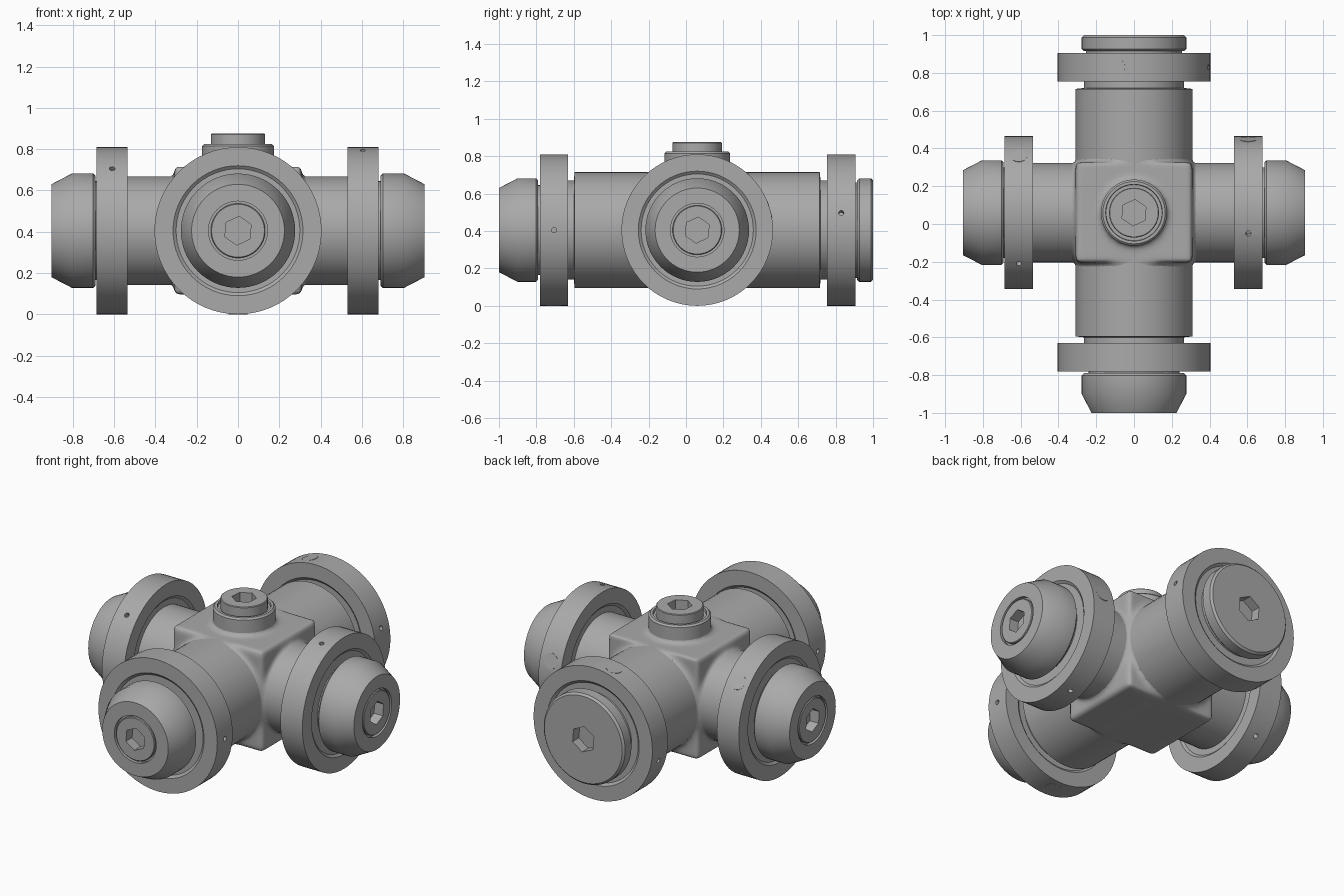
import bpy, bmesh, math
from mathutils import Vector, Matrix

default = bpy.data.objects.get("Cube")
if default:
    bpy.data.objects.remove(default)

CENTRE = Vector((0, 0.06, 0.405))
RING_R = 0.405
CAP_R = 0.277

metal = bpy.data.materials.new("grey_metal")
metal.use_nodes = True
GREY = (0.4, 0.4, 0.4, 1)
metal.diffuse_color = GREY
metal.node_tree.nodes["Principled BSDF"].inputs["Base Color"].default_value = GREY


def lathe(bm, profile, direction, origin=CENTRE, sides=64, start=0.0):
    """Revolve (radius, distance) points about a direction from origin."""
    turn = Vector(direction).to_track_quat('Z', 'Y').to_matrix().to_4x4()
    place = Matrix.Translation(origin) @ turn
    loops = []
    for r, t in profile:
        angles = [start + 2 * math.pi * i / sides for i in range(sides)]
        loops.append([bm.verts.new(place @ Vector((r * math.cos(a), r * math.sin(a), t)))
                      for a in angles])
    for a, b in zip(loops, loops[1:]):
        for i in range(sides):
            j = (i + 1) % sides
            bm.faces.new((a[i], a[j], b[j], b[i]))
    bm.faces.new(loops[0][::-1])
    bm.faces.new(loops[-1])


def finish(name, bm, angle=30):
    bmesh.ops.recalc_face_normals(bm, faces=bm.faces)
    mesh = bpy.data.meshes.new(name)
    bm.to_mesh(mesh)
    bm.free()
    mesh.materials.append(metal)
    obj = bpy.data.objects.new(name, mesh)
    bpy.context.collection.objects.link(obj)
    smooth(obj, angle)
    return obj


def smooth(obj, angle=30):
    obj.data.shade_smooth()
    obj.data.set_sharp_from_angle(angle=math.radians(angle))


def turned(name, profile, direction, **kw):
    bm = bmesh.new()
    lathe(bm, profile, direction, **kw)
    return finish(name, bm)


def apply_all(obj):
    bpy.context.view_layer.objects.active = obj
    for mod in list(obj.modifiers):
        bpy.ops.object.modifier_apply(modifier=mod.name)


def cut(obj, cutter):
    mod = obj.modifiers.new("cut", 'BOOLEAN')
    mod.operation = 'DIFFERENCE'
    mod.solver = 'EXACT'
    mod.object = cutter
    apply_all(obj)
    bpy.data.objects.remove(cutter)
    smooth(obj)


def hex_socket(obj, direction, end, radius, depth=0.06):
    cutter = turned("socket_cutter", [(radius, end - depth), (radius, end + 0.05)],
                    direction, sides=6, start=math.radians(85))
    cut(obj, cutter)


# Cast body: box blended into the stubs of all arms
bm = bmesh.new()
box = Matrix.Translation(CENTRE) @ Matrix.Diagonal((0.62, 0.53, 0.62, 1))
bmesh.ops.create_cube(bm, size=1, matrix=box)
for d, r, t in [((1, 0, 0), 0.259, 0.48), ((-1, 0, 0), 0.259, 0.48),
                ((0, -1, 0), 0.306, 0.6), ((0, 1, 0), 0.306, 0.6),
                ((0, 0, 1), 0.172, 0.38)]:
    lathe(bm, [(r, 0), (r, t)], d)
body = finish("cast_body", bm)
remesh = body.modifiers.new("blend", 'REMESH')
remesh.mode = 'VOXEL'
remesh.voxel_size = 0.013
soften = body.modifiers.new("soften", 'SMOOTH')
soften.factor = 0.5
soften.iterations = 14
apply_all(body)
smooth(body, 80)

# Straight barrels over the stubs
turned("cross_barrel", [(0.263, -0.6), (0.263, 0.6)], (1, 0, 0))
turned("main_barrel", [(0.265, -0.7), (0.265, -0.66), (0.31, -0.655), (0.31, 0.655),
                       (0.265, 0.66), (0.265, 0.7)], (0, 1, 0))


def collar(name, direction, inner, hole, disc):
    """Clamp collar with a recessed lip, two set screw holes and a flush plug."""
    outer = inner + 0.15
    ring = turned(name, [(0.2, inner + 0.012), (0.3, inner + 0.012), (0.315, inner),
                         (RING_R, inner), (RING_R, outer), (0.315, outer),
                         (0.3, outer - 0.012), (0.2, outer - 0.012)], direction)
    middle = CENTRE + Vector(direction) * (inner + 0.075)
    for sign in (1, -1):
        drill = turned("hole_cutter", [(0.014, 0.36), (0.014, 0.45)],
                       Vector(hole) * sign, origin=middle, sides=16)
        cut(ring, drill)
    turned(name + "_plug", [(0.045, 0.39), (0.045, RING_R)], disc,
           origin=middle, sides=32)


def tapered_cap(name, direction, base, end):
    """End cap with a coned nose, a grooved centre screw and a hex socket."""
    cap = turned(name, [(0.24, base - 0.04), (0.24, base), (0.265, base),
                        (CAP_R, base + 0.012), (CAP_R, end - 0.1), (0.225, end),
                        (0.143, end), (0.143, end - 0.02), (0.132, end - 0.02),
                        (0.132, end - 0.004), (0.128, end)], direction)
    hex_socket(cap, direction, end, 0.07)


# Side arms
collar("left_collar", (1, 0, 0), 0.53, (0, -0.11, 0.39), (0, 0.39, 0.11))
collar("right_collar", (-1, 0, 0), 0.535, (0, -0.27, 0.3), (0, 0.3, 0.27))
for name, x in (("left_cap", 1), ("right_cap", -1)):
    tapered_cap(name, (x, 0, 0), 0.69, 0.905)

# Front arm
collar("front_collar", (0, -1, 0), 0.69, (1, 0, 0), (0, 0, -1))
tapered_cap("front_cap", (0, -1, 0), 0.85, 1.06)

# Back arm with a flat cap
collar("back_collar", (0, 1, 0), 0.695, (0.39, 0, 0.09), (-0.09, 0, 0.39))
back_cap = turned("back_cap", [(0.255, 0.8), (0.255, 0.855), (0.265, 0.855),
                               (CAP_R, 0.867), (CAP_R, 0.928), (0.265, 0.94)], (0, 1, 0))
hex_socket(back_cap, (0, 1, 0), 0.94, 0.08)

# Top boss and its plug
turned("top_boss", [(0.175, 0.33), (0.175, 0.41), (0.165, 0.42), (0.15, 0.42),
                    (0.148, 0.405)], (0, 0, 1))
plug = turned("top_plug", [(0.132, 0.38), (0.132, 0.466), (0.128, 0.47)], (0, 0, 1))
hex_socket(plug, (0, 0, 1), 0.47, 0.07)
